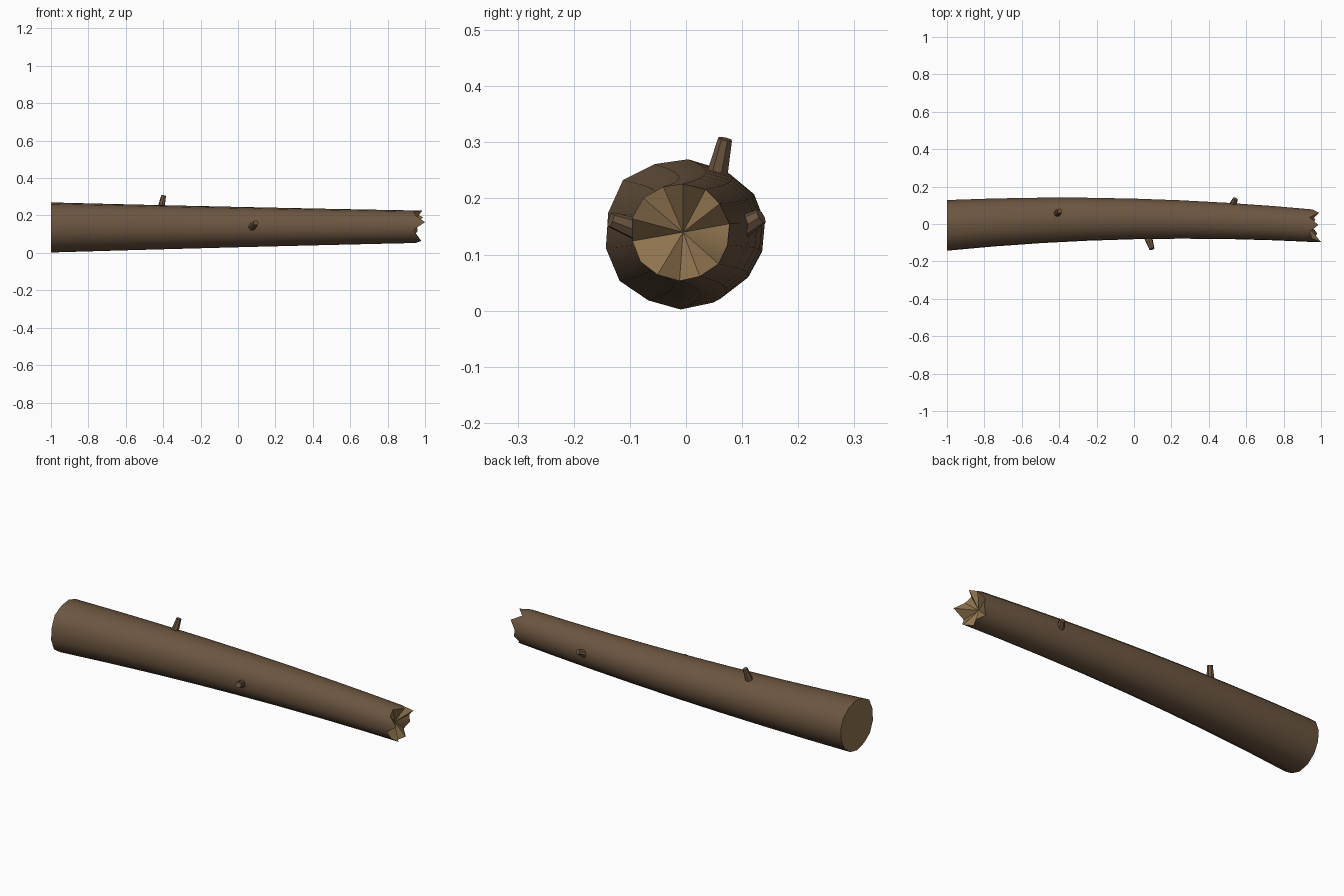
import bpy, bmesh, math
from mathutils import Vector

if "Cube" in bpy.data.objects:
    bpy.data.objects.remove(bpy.data.objects["Cube"])


def material(name, rgb):
    m = bpy.data.materials.new(name)
    m.diffuse_color = (*rgb, 1)
    m.use_nodes = True
    m.node_tree.nodes["Principled BSDF"].inputs["Base Color"].default_value = m.diffuse_color
    return m


bark = material("bark brown", (0.15, 0.092, 0.052))
wood = material("bare wood", (0.28, 0.175, 0.08))

SIDES = 14
# slightly irregular cross-section and the splintered rim positions
LOBES = [.133, .135, .133, .134, .136, .146, .141, .142, .142, .134, .134, .132, .130, .130]
RIM = [.955, .99, .94, .985, .94, .95, 1.0, .94, .96, .98, .95, .97, .935, .96]


def centre(x):
    return Vector((x, 0.03 - 0.037 * x * x - 0.004 * x, 0.138 + 0.002 * x))


def scale(x):
    return 0.805 - 0.18 * x + 0.015 * x * x


def surface(x, k):
    a = math.radians(10) + k * math.tau / SIDES
    s = scale(x)
    r = 0.135 * s + (LOBES[k] - 0.135) * s * s
    return centre(x) + Vector((0, math.cos(a), math.sin(a))) * r


def finish(bm, name, mats, angle):
    bmesh.ops.recalc_face_normals(bm, faces=bm.faces)
    me = bpy.data.meshes.new(name)
    bm.to_mesh(me)
    bm.free()
    ob = bpy.data.objects.new(name, me)
    bpy.context.collection.objects.link(ob)
    for m in mats:
        me.materials.append(m)
    bpy.ops.object.select_all(action='DESELECT')
    ob.select_set(True)
    bpy.context.view_layer.objects.active = ob
    bpy.ops.object.shade_smooth_by_angle(angle=math.radians(angle))
    return ob


# Log trunk: bark rings, sawn end and splintered end
bm = bmesh.new()
stations = [-1, -0.75, -0.5, -0.25, 0, 0.25, 0.5, 0.75, 0.91]
rings = [[bm.verts.new(surface(x, k)) for k in range(SIDES)] for x in stations]
rings.append([bm.verts.new(surface(RIM[k], k)) for k in range(SIDES)])
for a, b in zip(rings, rings[1:]):
    for k in range(SIDES):
        j = (k + 1) % SIDES
        bm.faces.new((a[k], a[j], b[j], b[k]))
for ring, x in ((rings[0], -1), (rings[-1], 0.925)):
    mid = bm.verts.new(centre(x))
    for k in range(SIDES):
        f = bm.faces.new((ring[k], ring[(k + 1) % SIDES], mid))
        f.material_index = 1
finish(bm, "log_trunk", (bark, wood), 40)


# Branch stubs: short tapered pegs
def stub(name, base, tip, r0, r1):
    base, tip = Vector(base), Vector(tip)
    axis = tip - base
    bm = bmesh.new()
    bmesh.ops.create_cone(bm, cap_ends=True, segments=7, radius1=r0, radius2=r1,
                          depth=axis.length)
    rot = axis.to_track_quat('Z', 'Y')
    for v in bm.verts:
        v.co = rot @ v.co + (base + tip) / 2
    finish(bm, name, (bark,), 40)


stub("top_stub", (-0.415, 0.052, 0.225), (-0.397, 0.07, 0.306), 0.021, 0.013)
stub("front_stub", (0.07, -0.055, 0.133), (0.096, -0.134, 0.162), 0.024, 0.014)
stub("back_stub", (0.518, 0.08, 0.138), (0.542, 0.134, 0.168), 0.024, 0.014)
